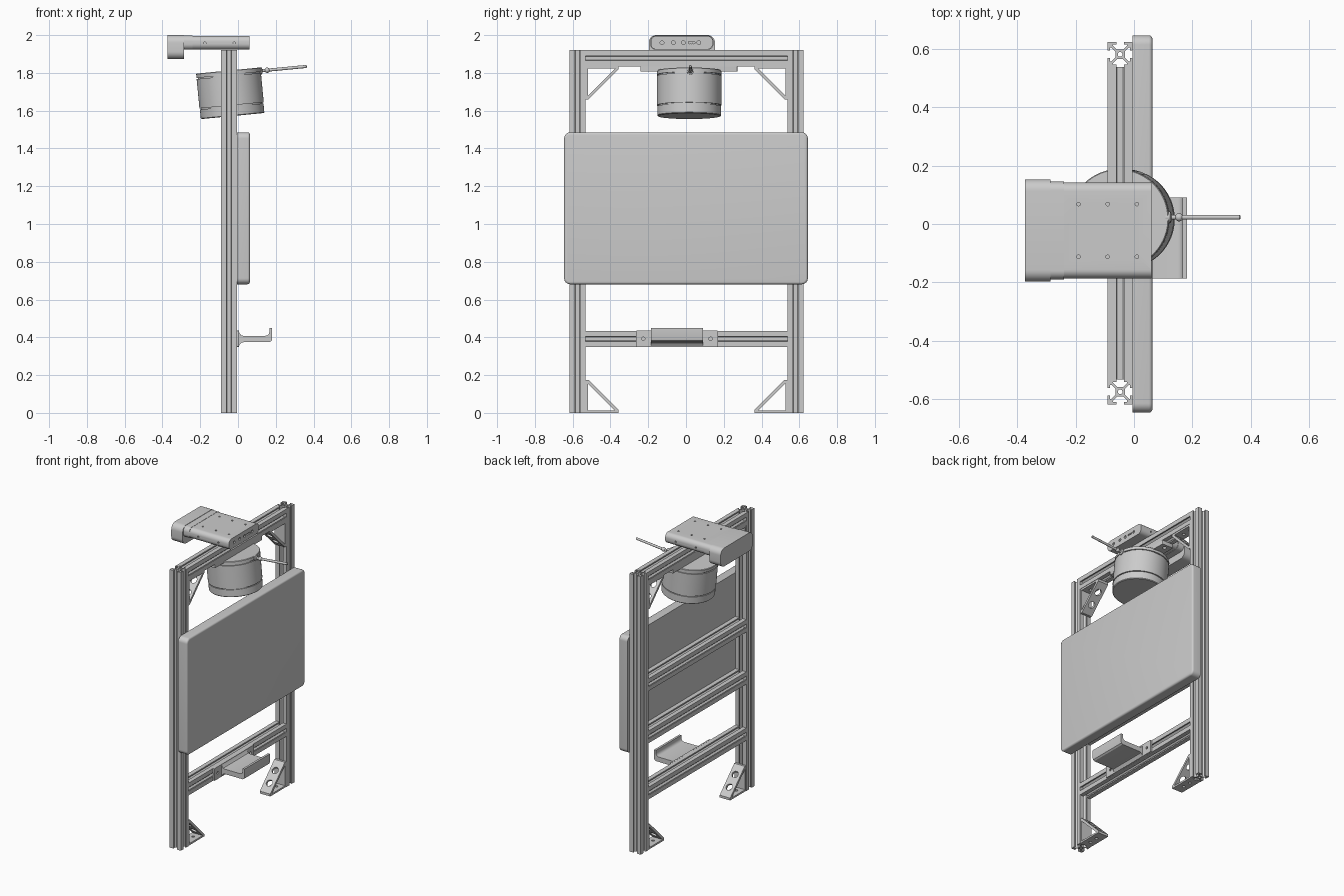
import bpy, bmesh
from math import sin, cos, pi, radians
from mathutils import Matrix, Vector

if "Cube" in bpy.data.objects:
    bpy.data.objects.remove(bpy.data.objects["Cube"])

# Cyclic axis maps: local (u, v, w) -> world, w being the extrusion axis
AXES = {
    'x': Matrix(((0, 0, 1), (1, 0, 0), (0, 1, 0))).to_4x4(),   # u=y v=z
    'y': Matrix(((0, 1, 0), (0, 0, 1), (1, 0, 0))).to_4x4(),   # u=z v=x
    'z': Matrix.Identity(4),                                   # u=x v=y
}


def finish(name, bm, smooth=True):
    bmesh.ops.remove_doubles(bm, verts=bm.verts, dist=1e-5)
    bmesh.ops.recalc_face_normals(bm, faces=bm.faces)
    me = bpy.data.meshes.new(name)
    bm.to_mesh(me)
    bm.free()
    ob = bpy.data.objects.new(name, me)
    bpy.context.collection.objects.link(ob)
    if smooth:
        bpy.ops.object.select_all(action='DESELECT')
        bpy.context.view_layer.objects.active = ob
        ob.select_set(True)
        bpy.ops.object.shade_smooth_by_angle(angle=radians(30))
    return ob


def prism(name, loops, axis, a, b, offset=(0, 0)):
    """Extrude closed outlines (later loops are holes) from a to b along an axis."""
    cu = bpy.data.curves.new(name + "_outline", 'CURVE')
    cu.dimensions, cu.fill_mode, cu.extrude = '2D', 'BOTH', (b - a) / 2
    for pts in loops:
        sp = cu.splines.new('POLY')
        sp.points.add(len(pts) - 1)
        for p, (u, v) in zip(sp.points, pts):
            p.co = (u + offset[0], v + offset[1], 0, 1)
        sp.use_cyclic_u = True
    tmp = bpy.data.objects.new("outline_helper", cu)
    bpy.context.collection.objects.link(tmp)
    dg = bpy.context.evaluated_depsgraph_get()
    me = bpy.data.meshes.new_from_object(tmp.evaluated_get(dg))
    bm = bmesh.new()
    bm.from_mesh(me)
    bmesh.ops.transform(bm, verts=bm.verts,
                        matrix=AXES[axis] @ Matrix.Translation((0, 0, (a + b) / 2)))
    bpy.data.objects.remove(tmp)
    bpy.data.curves.remove(cu)
    bpy.data.meshes.remove(me)
    return finish(name, bm)


def lathe(name, profile, matrix, n=64):
    bm = bmesh.new()
    vs = [bm.verts.new((r, 0, z)) for r, z in profile]
    es = [bm.edges.new(e) for e in zip(vs, vs[1:])]
    bmesh.ops.spin(bm, geom=vs + es, cent=(0, 0, 0), axis=(0, 0, 1), angle=2 * pi, steps=n)
    bmesh.ops.transform(bm, verts=bm.verts, matrix=matrix)
    return finish(name, bm)


def circle(u, v, r, n=16):
    return [(u + r * cos(2 * pi * i / n), v + r * sin(2 * pi * i / n)) for i in range(n)]


def rounded(u, v, hw, hh, r, n=8):
    pts = []
    for k, (sx, sy) in enumerate([(1, 1), (-1, 1), (-1, -1), (1, -1)]):
        for i in range(n + 1):
            t = pi / 2 * (k + i / n)
            pts.append((u + sx * (hw - r) + r * cos(t), v + sy * (hh - r) + r * sin(t)))
    return pts


def drill(ob, holes):
    """Cut round holes: (centre, direction, radius, depth on each side)."""
    bm = bmesh.new()
    for c, d, r, depth in holes:
        m = Matrix.Translation(c) @ Vector(d).to_track_quat('Z', 'Y').to_matrix().to_4x4()
        bmesh.ops.create_cone(bm, cap_ends=True, segments=20, radius1=r, radius2=r,
                              depth=2 * depth, matrix=m)
    cutter = finish("hole_cutter", bm, False)
    mod = ob.modifiers.new("holes", 'BOOLEAN')
    mod.object, mod.operation, mod.solver = cutter, 'DIFFERENCE', 'EXACT'
    dg = bpy.context.evaluated_depsgraph_get()
    me = bpy.data.meshes.new_from_object(ob.evaluated_get(dg))
    ob.modifiers.clear()
    ob.data = me
    bpy.data.objects.remove(cutter)


# Slotted aluminium frame: one corner of the section turned four times
FX, FY, H = -0.0475, 0.003, 0.0425
corner = [(.016, .010), (.030, .024), (.034, .024), (.034, .013), (H, .013), (H, H),
          (.013, H), (.013, .034), (.024, .034), (.024, .030), (.010, .016)]
section = []
for k in range(4):
    c, s = [(1, 0), (0, 1), (-1, 0), (0, -1)][k]
    section += [(x * c - y * s, x * s + y * c) for x, y in corner]
slot = [section, circle(0, 0, .008)]

for side, label in ((-1, "left"), (1, "right")):
    prism(f"{label}_post", slot, 'z', 0, 1.92, (FX, FY + side * .577))
for label, z in (("top", 1.8775), ("upper_middle", 1.14), ("lower_middle", .78), ("bottom", .392)):
    prism(f"{label}_crossbar", slot, 'y', FY - .5345, FY + .5345, (z, FX))

# Triangular corner brackets with drilled plates
outer = [(0, 0), (.175, 0), (.175, .016), (.016, .175), (0, .175)]
inner = [(.012, .012), (.156, .012), (.012, .156)]
for side in (-1, 1):
    for label, z0, dz in (("foot", 0, 1), ("top", 1.835, -1)):
        def place(p):
            return (FY + side * (.5345 - p[0]), z0 + dz * p[1])
        b = prism(f"{label}_bracket", [[place(p) for p in outer], [place(p) for p in inner]],
                  'x', FX - .04, FX + .04)
        holes = []
        for p, d, r in (((.125, .062), (1, 1), .022), ((.062, .125), (1, 1), .022),
                        ((.05, .006), (0, 1), .01), ((.11, .006), (0, 1), .01)):
            y, z = place(p)
            holes.append(((FX, y, z), (0, -side * d[0], dz * d[1]), r, .02))
        drill(b, holes)

# Display panel with rounded corners and softened front edge
bm = bmesh.new()
bmesh.ops.create_cube(bm, size=1, matrix=Matrix.Translation((.029, 0, 1.083))
                      @ Matrix.Diagonal((.068, 1.29, .804, 1)))
edges = [e for e in bm.edges if abs(e.verts[0].co.x - e.verts[1].co.x) > .01]
bmesh.ops.bevel(bm, geom=edges, offset=.032, segments=8, profile=.5, affect='EDGES')
edges = [e for e in bm.edges if all(v.co.x > .06 for v in e.verts)]
bmesh.ops.bevel(bm, geom=edges, offset=.012, segments=4, profile=.5, affect='EDGES')
finish("display_panel", bm)

# Hooked tray with its mounting plate (profile given as z, x)
TY = -.048
tray = [(.435, -.005), (.435, .002), (.42, .010), (.411, .017), (.408, .028), (.408, .145),
        (.411, .156), (.418, .163), (.428, .166), (.449, .166), (.449, .181), (.392, .181),
        (.382, .178), (.375, .168), (.374, .028), (.371, .017), (.362, .010), (.35, .002),
        (.35, -.005)]
prism("tray", [tray], 'y', TY - .138, TY + .138)
prism("tray_plate", [rounded(TY, .3925, .217, .0425, .004, 3),
                     circle(TY - .178, .3925, .009), circle(TY + .178, .3925, .009)],
      'x', -.005, .005)

# Camera unit on top: body, collar and deep head
CY = -.022
body = prism("camera_body", [rounded(CY, 1.96, .164, .036, .03)], 'x', -.29, .06)
holes = [((.06, CY + y, 1.96), (1, 0, 0), .010, .008) for y in (-.105, -.045, .008, .09)]
holes += [((.06, CY + y, 1.96), (1, 0, 0), .006, .008) for y in (.04, .052, .064)]
holes += [((x, CY + y, 1.996), (0, 0, 1), .006, .008)
          for x in (-.19, -.09, .01) for y in (-.09, .09)]
holes += [((x, CY + s * .164, 1.958), (0, 1, 0), .006, .008)
          for x in (-.175, -.02) for s in (-1, 1)]
drill(body, holes)
prism("camera_collar", [rounded(CY, 1.96, .167, .0375, .03)], 'x', -.29, -.24)
prism("camera_head", [rounded(CY, 1.9365, .175, .0635, .04)], 'x', -.372, -.285)

# Mounting plate beneath the top crossbar
prism("drum_mount_plate", [rounded(FX, .015, .0425, .257, .004, 3),
                           circle(FX, -.21, .012), circle(FX, .24, .012)], 'z', 1.808, 1.835)

# Tilted drum with two grooves
tilt = Matrix.Translation((-.04, .017, 1.692)) @ Matrix.Rotation(radians(-5.5), 4, 'Y')
R, T = .171, .121
lathe("drum", [(0, -T), (R - .006, -T), (R - .002, -T + .004), (R - .002, -.070), (R - .008, -.070),
               (R - .008, -.064), (R, -.064), (R, .092), (R - .007, .092), (R - .007, .098),
               (R, .098), (R, T - .003), (R - .003, T), (0, T)], tilt, 96)

# Handle rod with collar and ball joint
ball = [(.014 * sin(t), .205 - .014 * cos(t)) for t in [radians(35 + 11 * i) for i in range(11)]]
handle = ([(0, .16), (.019, .16), (.019, .176), (.008, .180), (.008, .193)] + ball
          + [(.008, .219), (.008, .413), (.005, .416), (0, .416)])
lathe("handle_rod", handle,
      tilt @ Matrix.Translation((0, .006, .103)) @ Matrix.Rotation(pi / 2, 4, 'Y'), 24)
